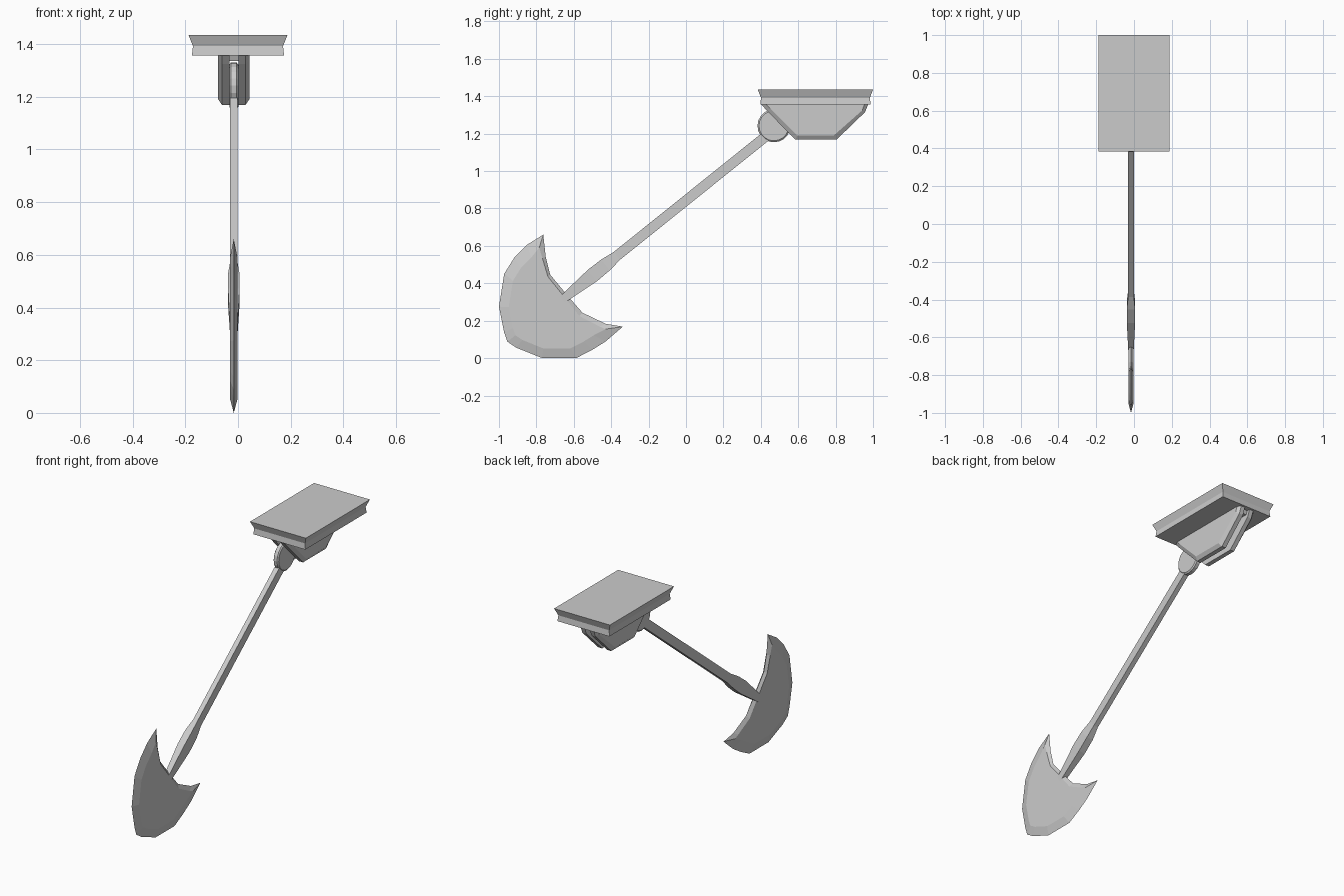
import bpy, bmesh, math
from mathutils import Vector

if "Cube" in bpy.data.objects:
    bpy.data.objects.remove(bpy.data.objects["Cube"])

CX = -0.016  # centre plane of handle and blade


def loft(name, rings):
    """Skin a series of equal-length point loops and cap both ends."""
    bm = bmesh.new()
    loops = [[bm.verts.new(p) for p in r] for r in rings]
    n = len(loops[0])
    for a, b in zip(loops, loops[1:]):
        for i in range(n):
            j = (i + 1) % n
            bm.faces.new((a[i], a[j], b[j], b[i]))
    bm.faces.new(loops[0][::-1])
    bm.faces.new(loops[-1])
    bmesh.ops.recalc_face_normals(bm, faces=bm.faces)
    me = bpy.data.meshes.new(name)
    bm.to_mesh(me)
    bm.free()
    ob = bpy.data.objects.new(name, me)
    bpy.context.collection.objects.link(ob)
    return ob


def at_x(x, profile):
    return [(x, y, z) for y, z in profile]


# Ceiling mount slab with flared top edge
def rect(inset, z):
    x, y0, y1 = 0.188 - inset, 0.384 + inset, 1.0 - inset
    return [(-x, y0, z), (x, y0, z), (x, y1, z), (-x, y1, z)]

loft("mount_slab", [rect(0.013, 1.357), rect(0.017, 1.392), rect(0, 1.435)])

# Pair of bracket cheeks, chamfered on the outside
cheek = [(0.40, 1.36), (0.43, 1.325), (0.585, 1.168), (0.805, 1.168),
         (0.957, 1.315), (0.975, 1.36)]
chamfer = [(0.425, 1.36), (0.45, 1.335), (0.595, 1.19), (0.79, 1.19),
           (0.943, 1.325), (0.955, 1.36)]
for side, label in ((-1, "left"), (1, "right")):
    loft("bracket_cheek_" + label, [at_x(CX + side * 0.017, cheek),
                                    at_x(CX + side * 0.044, cheek),
                                    at_x(CX + side * 0.059, chamfer)])

# Thin web closing the top of the slot
web = [(0.43, 1.36), (0.44, 1.335), (0.945, 1.335), (0.955, 1.36)]
loft("bracket_web", [at_x(CX - 0.018, web), at_x(CX + 0.018, web)])

# Pivot disc between the cheeks
def circle(r, n=20):
    return [(0.470 + r * math.cos(2 * math.pi * i / n),
             1.242 + r * math.sin(2 * math.pi * i / n)) for i in range(n)]

loft("pivot_disc", [at_x(CX - 0.017, circle(0.080)), at_x(CX - 0.011, circle(0.088)),
                    at_x(CX + 0.011, circle(0.088)), at_x(CX + 0.017, circle(0.080))])

# Square rod swelling into a tapered tang
top, tip = Vector((CX, 0.47, 1.22)), Vector((CX, -0.662, 0.312))
axis = (tip - top).normalized()
side_v = Vector((1, 0, 0))
up_v = axis.cross(side_v)

def section(y, hx, hn):
    c = top + (tip - top) * ((top.y - y) / (top.y - tip.y))
    return [c + side_v * a * hx + up_v * b * hn
            for a, b in ((-1, -1), (1, -1), (1, 1), (-1, 1))]

loft("pendulum_rod", [section(0.47, 0.015, 0.027), section(-0.37, 0.015, 0.027),
                      section(-0.43, 0.022, 0.037), section(-0.50, 0.022, 0.039),
                      section(-0.60, 0.017, 0.028), section(-0.662, 0.014, 0.021)])

# Crescent blade: sharp rim, bevelled in to a thicker flat on both sides
outer = [(-0.763, 0.66), (-0.85, 0.606), (-0.918, 0.537), (-0.972, 0.451),
         (-1.0, 0.275), (-0.972, 0.136), (-0.955, 0.088), (-0.908, 0.056),
         (-0.769, 0.0), (-0.587, 0.0), (-0.50, 0.045), (-0.431, 0.088), (-0.338, 0.168)]
inner = [(-0.431, 0.184), (-0.554, 0.243), (-0.629, 0.329), (-0.726, 0.446), (-0.75, 0.54)]

def toward(p, f, c=(-0.74, 0.26)):
    return (c[0] + (p[0] - c[0]) * f, c[1] + (p[1] - c[1]) * f)

rim = outer + inner
flat = [toward(p, 0.8) for p in outer]
flat[0], flat[-1] = (-0.785, 0.59), (-0.43, 0.155)
flat += [(-0.46, 0.168), (-0.57, 0.225), (-0.643, 0.318), (-0.738, 0.435), (-0.768, 0.535)]
loft("crescent_blade", [at_x(CX - 0.014, flat), at_x(CX, rim), at_x(CX + 0.014, flat)])
